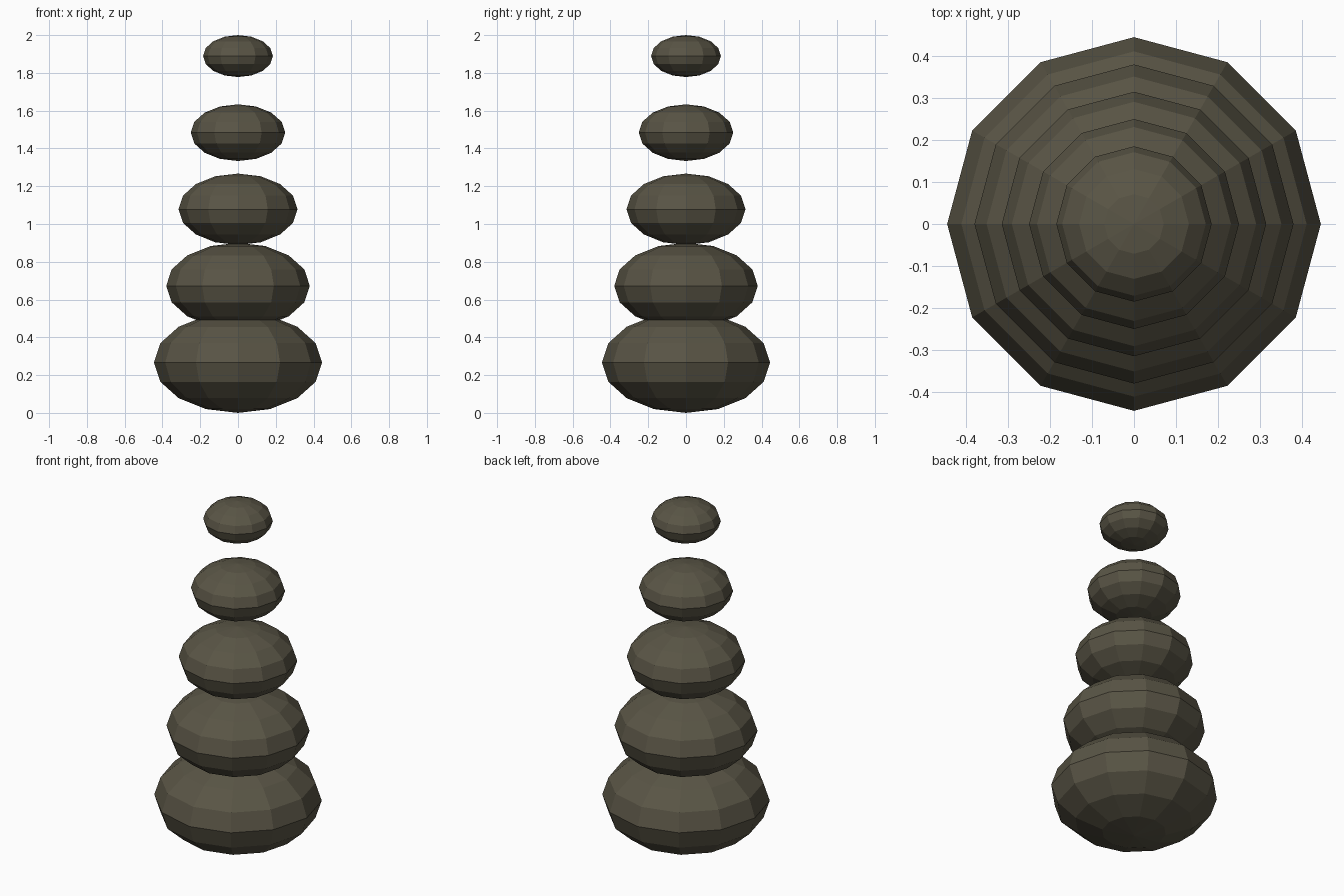
import bpy

# Remove the default cube
cube = bpy.data.objects.get("Cube")
if cube:
    bpy.data.objects.remove(cube, do_unlink=True)

# Stone colour
stone = bpy.data.materials.new("dark_olive_stone")
stone.use_nodes = True
colour = (0.10, 0.09, 0.06, 1)
stone.diffuse_color = colour
stone.node_tree.nodes["Principled BSDF"].inputs["Base Color"].default_value = colour

FLATNESS = 0.6
COUNT = 5
base_radius, top_radius = 0.445, 0.185
low, high = base_radius * FLATNESS, 2 - top_radius * FLATNESS

# Flattened faceted stones, shrinking evenly towards the top
for i in range(COUNT):
    t = i / (COUNT - 1)
    radius = base_radius + (top_radius - base_radius) * t
    bpy.ops.mesh.primitive_uv_sphere_add(
        segments=12, ring_count=8, radius=radius,
        location=(0, 0, low + (high - low) * t))
    obj = bpy.context.object
    obj.name = f"stone_{i + 1}"
    obj.scale.z = FLATNESS
    bpy.ops.object.transform_apply(location=False, rotation=False, scale=True)
    bpy.ops.object.shade_flat()
    obj.data.materials.append(stone)
